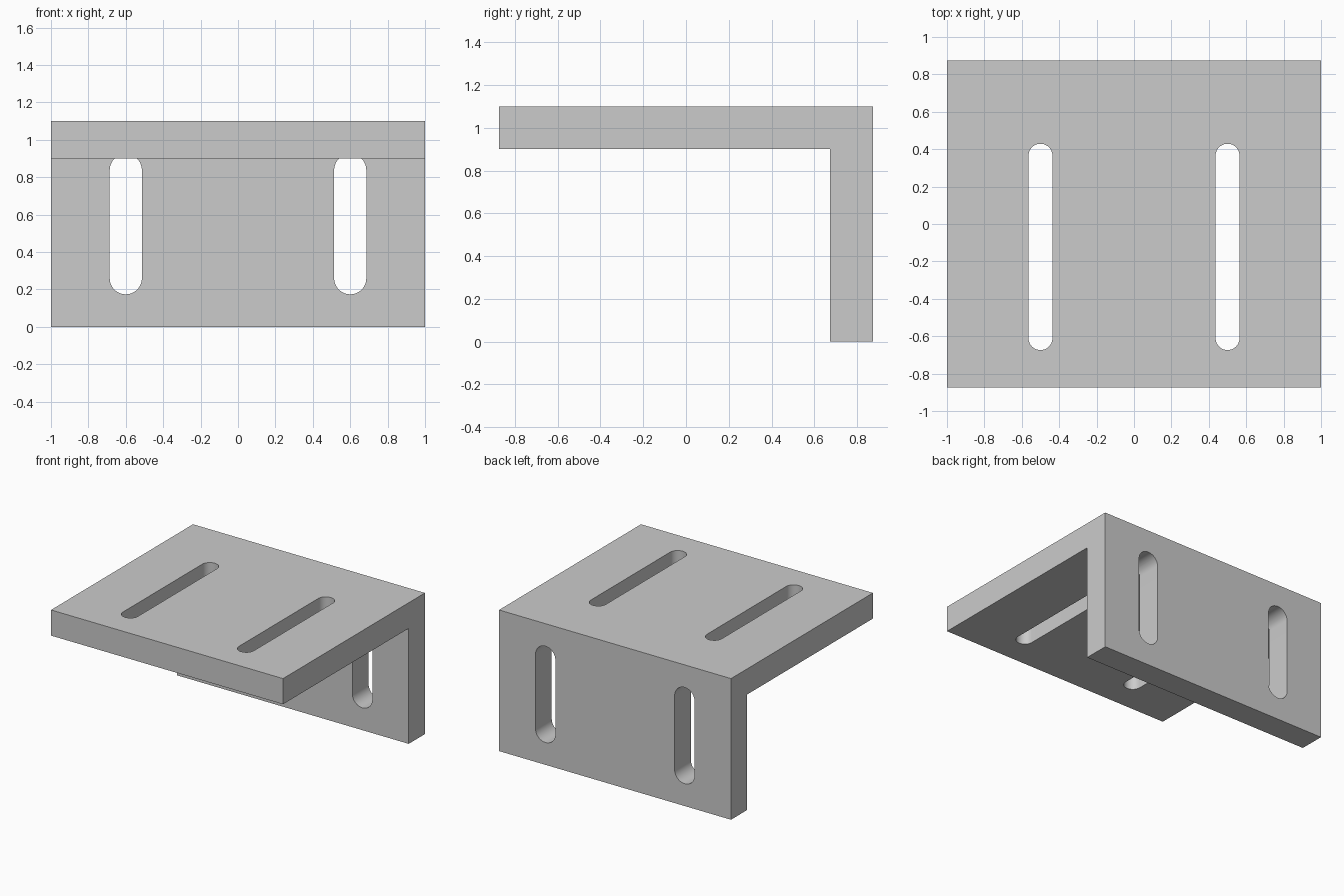
import bpy, bmesh
from math import sin, cos, pi
from mathutils import Vector

if "Cube" in bpy.data.objects:
    bpy.data.objects.remove(bpy.data.objects["Cube"])

HALF_Y, HEIGHT, T = 0.874, 1.10, 0.20
INNER_Y, UNDER_Z = HALF_Y - T, HEIGHT - T


def prism(name, profile, offset):
    """Extrude a closed loop of 3D points along offset."""
    bm = bmesh.new()
    face = bm.faces.new([bm.verts.new(p) for p in profile])
    new = bmesh.ops.extrude_face_region(bm, geom=[face])["geom"]
    verts = [g for g in new if isinstance(g, bmesh.types.BMVert)]
    bmesh.ops.translate(bm, verts=verts, vec=offset)
    bmesh.ops.recalc_face_normals(bm, faces=bm.faces)
    mesh = bpy.data.meshes.new(name)
    bm.to_mesh(mesh)
    bm.free()
    obj = bpy.data.objects.new(name, mesh)
    bpy.context.collection.objects.link(obj)
    return obj


def slot_outline(cx, low, high, r, steps=24):
    """Rounded slot as (x, v) points, long along v."""
    pts = []
    for centre, start in ((high - r, 0), (low + r, pi)):
        for i in range(steps + 1):
            a = start + pi * i / steps
            pts.append((cx + r * cos(a), centre + r * sin(a)))
    return pts


# L-shaped bracket body
side = [(-HALF_Y, HEIGHT), (-HALF_Y, UNDER_Z), (INNER_Y, UNDER_Z),
        (INNER_Y, 0), (HALF_Y, 0), (HALF_Y, HEIGHT)]
bracket = prism("angle_bracket", [(-1, y, z) for y, z in side], Vector((2, 0, 0)))

# slot cutters, mirrored left and right
cutters = []
for s in (-1, 1):
    plate = slot_outline(s * 0.5, -0.674, 0.429, 0.064)
    cutters.append(prism("plate_slot_cutter", [(x, y, UNDER_Z - 0.1) for x, y in plate],
                         Vector((0, 0, T + 0.2))))
    # the wall slots stop just past the inner wall face, leaving the plate whole
    wall = slot_outline(s * 0.6, 0.174, 0.924, 0.086)
    cutters.append(prism("wall_slot_cutter", [(x, INNER_Y - 0.001, z) for x, z in wall],
                         Vector((0, T + 0.1, 0))))

# cut the slots
bpy.context.view_layer.objects.active = bracket
bracket.select_set(True)
for c in cutters:
    c.hide_render = True
    mod = bracket.modifiers.new("slot", 'BOOLEAN')
    mod.operation = 'DIFFERENCE'
    mod.solver = 'EXACT'
    mod.object = c
    bpy.ops.object.modifier_apply(modifier=mod.name)
    bpy.data.objects.remove(c)

bpy.ops.object.shade_smooth_by_angle(angle=pi / 6)
